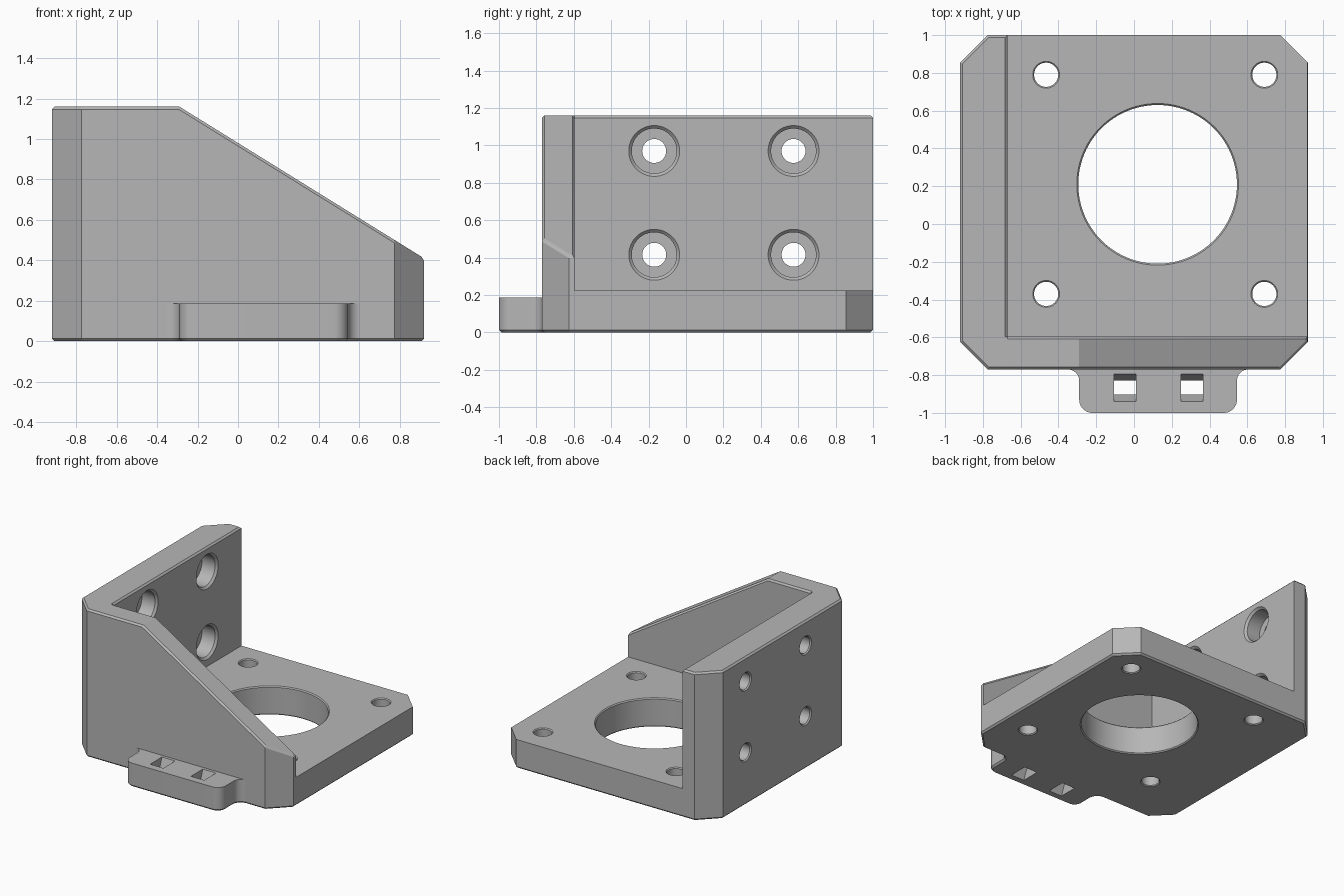
import bpy, bmesh, math
from mathutils import Vector as V

if "Cube" in bpy.data.objects:
    bpy.data.objects.remove(bpy.data.objects["Cube"])

CH = 0.013                     # small edge chamfer
WALL_X, WALL_Y = -0.67, -0.595  # inner faces of the side and front walls
BASE, TOP = 0.225, 1.16

grey = bpy.data.materials.new("grey_plastic")
grey.diffuse_color = (0.47, 0.47, 0.47, 1)
grey.use_nodes = True
grey.node_tree.nodes["Principled BSDF"].inputs["Base Color"].default_value = grey.diffuse_color


def make(name, bm):
    bmesh.ops.recalc_face_normals(bm, faces=bm.faces)
    me = bpy.data.meshes.new(name)
    bm.to_mesh(me)
    bm.free()
    ob = bpy.data.objects.new(name, me)
    bpy.context.collection.objects.link(ob)
    me.materials.append(grey)
    return ob


def prism_bm(pts, vec):
    """Extrude a flat polygon along a vector."""
    bm = bmesh.new()
    f = bm.faces.new([bm.verts.new(p) for p in pts])
    ext = bmesh.ops.extrude_face_region(bm, geom=[f], use_keep_orig=True)
    bmesh.ops.translate(bm, vec=V(vec), verts=[g for g in ext["geom"] if isinstance(g, bmesh.types.BMVert)])
    bmesh.ops.recalc_face_normals(bm, faces=bm.faces)
    return bm


def prism(name, pts, vec):
    return make(name, prism_bm(pts, vec))


def bar(a, b, side):
    """Diamond bar that chamfers the edge running from a to b."""
    a, b, s = V(a), V(b), V(side) * CH
    n = (b - a).normalized().cross(V(side)) * CH
    return prism("chamfer_cutter", [a + s, a + n, a - s, a - n], b - a)


def lathe(profile, place, n=64):
    """Revolve (radius, height) pairs; place maps local x, y, h to the model."""
    bm = bmesh.new()
    rings = [[bm.verts.new(place(r * math.cos(i * math.tau / n), r * math.sin(i * math.tau / n), h))
              for i in range(n)] for r, h in profile]
    for p, q in zip(rings, rings[1:]):
        for i in range(n):
            j = (i + 1) % n
            bm.faces.new((p[i], p[j], q[j], q[i]))
    bm.faces.new(rings[0])
    bm.faces.new(rings[-1])
    return make("hole_cutter", bm)


def cut(ob, cutter):
    m = ob.modifiers.new("cut", "BOOLEAN")
    m.operation, m.solver, m.object = "DIFFERENCE", "EXACT", cutter
    bpy.context.view_layer.objects.active = ob
    bpy.ops.object.modifier_apply(modifier=m.name)
    bpy.data.objects.remove(cutter)


def hole(r, c, h0, h1):
    """Through hole profile with a chamfer at both ends."""
    return [(r + 2 * c, h0 - c), (r, h0 + c), (r, h1 - c), (r + 2 * c, h1 + c)]


# Bracket body: corner-cut block, sloped front wall top, chamfered rims
c = 0.145
outline = [(-.92 + c, -.77), (.92 - c, -.77), (.92, -.77 + c), (.92, 1 - c),
           (.92 - c, 1), (-.92 + c, 1), (-.92, 1 - c), (-.92, -.77 + c)]
bm = prism_bm([(x, y, 0) for x, y in outline], (0, 0, TOP))
res = bmesh.ops.bisect_plane(bm, geom=bm.verts[:] + bm.edges[:] + bm.faces[:], plane_co=(-.29, 0, TOP),
                             plane_no=(0.75, 0, 1.21), clear_outer=True)
bmesh.ops.holes_fill(bm, edges=[g for g in res["geom_cut"] if isinstance(g, bmesh.types.BMEdge)], sides=0)
bmesh.ops.recalc_face_normals(bm, faces=bm.faces)
bm.normal_update()
rim = [e for e in bm.edges if len(e.link_faces) == 2
       and sum(abs(f.normal.z) > 0.1 for f in e.link_faces) == 1]
bmesh.ops.bevel(bm, geom=rim, offset=CH, segments=1, affect="EDGES")
body = make("bracket_body", bm)

# Open space above the base plate
cut(body, prism("pocket_cutter", [(WALL_X, WALL_Y, BASE), (2, WALL_Y, BASE), (2, 2, BASE), (WALL_X, 2, BASE)],
                (0, 0, 2)))
# Inner wall chamfers
cut(body, bar((WALL_X, WALL_Y, TOP), (WALL_X, 1.1, TOP), (1, 0, 0)))
cut(body, bar((WALL_X, WALL_Y, TOP), (-.29, WALL_Y, TOP), (0, 1, 0)))
cut(body, bar((-.29, WALL_Y, TOP), (1.04, WALL_Y, TOP - 1.33 * .75 / 1.21), (0, 1, 0)))

# Large bore and four mounting holes in the base
cut(body, lathe(hole(.42, .008, 0, BASE), lambda x, y, h: (.125 + x, .21 + y, h), 96))
for cx in (-.465, .69):
    for cy in (-.37, .79):
        cut(body, lathe(hole(.064, .007, 0, BASE), lambda x, y, h: (cx + x, cy + y, h)))

# Counterbored holes through the side wall
bore = [(.08, -.927), (.064, -.911), (.064, -.80), (.12, -.80), (.12, WALL_X - .016), (.142, WALL_X + .006)]
for cy in (-.17, .575):
    for cz in (.415, .97):
        cut(body, lathe(bore, lambda x, y, h: (h, cy + x, cz + y)))


# Cable tie tab: flared root, rounded corners
def arc(cx, cy, r, a0, a1, n=10):
    return [(cx + r * math.cos(math.radians(a0 + (a1 - a0) * i / n)),
             cy + r * math.sin(math.radians(a0 + (a1 - a0) * i / n))) for i in range(n + 1)]


MID = 0.1275
half = [(-.35, -.757)] + arc(-.35, -.83, .06, 90, 0) + arc(-.22, -.93, .07, 180, 270)
tab_outline = half + [(2 * MID - x, y) for x, y in reversed(half)]
bm = prism_bm([(x, y, 0) for x, y in tab_outline], (0, 0, .187))
low = [e for e in bm.edges if all(v.co.z < .01 for v in e.verts)
       and min(v.co.y for v in e.verts) < -.76 and max(v.co.y for v in e.verts) < -.765]
bmesh.ops.bevel(bm, geom=low, offset=CH, segments=1, affect="EDGES")
tab = make("cable_tie_tab", bm)

# Waisted tie slots
slot = [(-.945, -.01), (-.79, -.01), (-.828, .093), (-.79, .197), (-.945, .197), (-.902, .093)]
for x0 in (-.105, .25):
    cut(tab, prism("slot_cutter", [(x0, y, z) for y, z in slot], (.115, 0, 0)))

# Smooth the round walls, keep edges crisp
for ob in (body, tab):
    bpy.ops.object.select_all(action="DESELECT")
    ob.select_set(True)
    bpy.context.view_layer.objects.active = ob
    bpy.ops.object.shade_smooth_by_angle(angle=math.radians(25))
